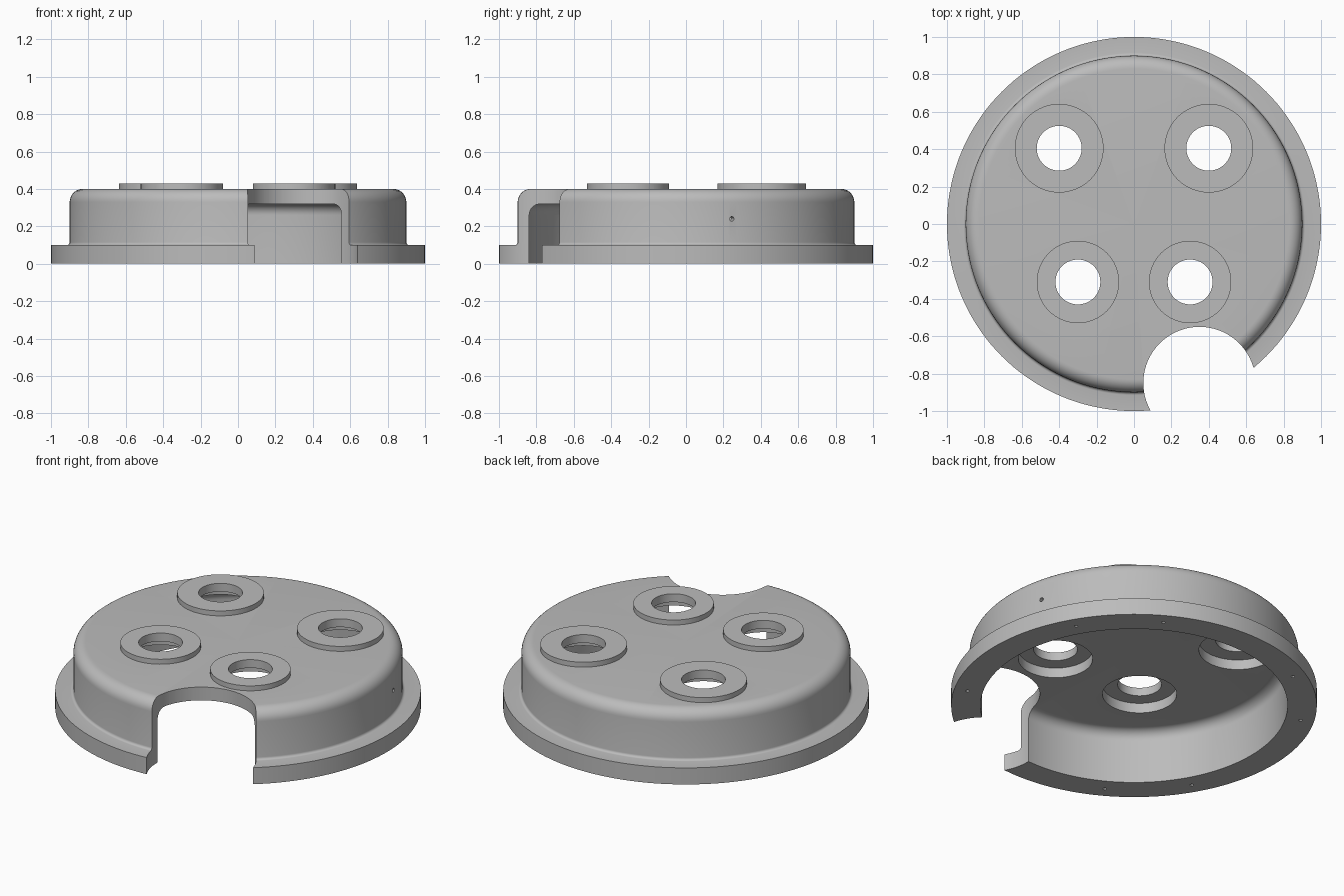
import bpy, bmesh
from math import sin, cos, pi, radians
from mathutils import Matrix, Vector

if "Cube" in bpy.data.objects:
    bpy.data.objects.remove(bpy.data.objects["Cube"], do_unlink=True)

grey = bpy.data.materials.new("plain grey")
grey.use_nodes = True
colour = (0.5, 0.5, 0.5, 1)
grey.diffuse_color = colour
grey.node_tree.nodes["Principled BSDF"].inputs["Base Color"].default_value = colour


def arc(cx, cz, r, start, end, steps=8):
    """Points of a fillet arc, angles in degrees."""
    angles = [radians(start + (end - start) * i / steps) for i in range(steps + 1)]
    return [(cx + r * cos(a), cz + r * sin(a)) for a in angles]


def lathe(name, profile, steps=64, matrix=Matrix()):
    """Solid turned about z from a profile that starts and ends on the axis."""
    bm = bmesh.new()
    verts = [bm.verts.new((r, 0, z)) for r, z in profile]
    edges = [bm.edges.new(pair) for pair in zip(verts, verts[1:])]
    bmesh.ops.spin(bm, geom=verts + edges, cent=(0, 0, 0), axis=(0, 0, 1),
                   angle=2 * pi, steps=steps, use_merge=True)
    bmesh.ops.remove_doubles(bm, verts=bm.verts, dist=1e-5)
    bmesh.ops.recalc_face_normals(bm, faces=bm.faces)
    bm.transform(matrix)
    mesh = bpy.data.meshes.new(name)
    bm.to_mesh(mesh)
    bm.free()
    mesh.materials.append(grey)
    obj = bpy.data.objects.new(name, mesh)
    bpy.context.collection.objects.link(obj)
    return obj


def rod(name, r, low, high, steps=48, matrix=Matrix()):
    return lathe(name, [(0, low), (r, low), (r, high), (0, high)], steps, matrix)


def combine(target, tool, operation):
    """Apply a boolean and discard the tool."""
    tool.hide_render = True
    mod = target.modifiers.new(tool.name, "BOOLEAN")
    mod.operation, mod.solver, mod.object = operation, "EXACT", tool
    bpy.context.view_layer.objects.active = target
    bpy.ops.object.modifier_apply(modifier=mod.name)
    bpy.data.objects.remove(tool, do_unlink=True)


# Hollow flanged cover with rounded shoulders
profile = [(0, 0.32)]
profile += arc(0.78, 0.26, 0.06, 90, 0)
profile += [(0.84, 0), (1, 0), (1, 0.1)]
profile += arc(0.915, 0.115, 0.015, 270, 180, 4)
profile += arc(0.83, 0.33, 0.07, 0, 90)
profile += [(0, 0.4)]
cover = lathe("flanged_cover", profile, 144)

# Raised port rings, counterbored from below and drilled through
ports = [(side * x, y, ring, bore) for side in (-1, 1)
         for x, y, ring, bore in ((0.4, 0.405, 0.237, 0.212), (0.3, -0.31, 0.22, 0.203))]
for x, y, ring, bore in ports:
    place = Matrix.Translation((x, y, 0))
    combine(cover, rod("port_ring", ring, 0.35, 0.43, 64, place), "UNION")
    stepped = [(0, 0.2), (bore, 0.2), (bore, 0.38), (0.12, 0.38), (0.12, 0.6), (0, 0.6)]
    combine(cover, lathe("port_bore", stepped, 64, place), "DIFFERENCE")

# Round notch through the front rim
notch = rod("rim_notch", 0.3, -0.2, 0.7, 96, Matrix.Translation((0.35, -0.85, 0)))
combine(cover, notch, "DIFFERENCE")

# Paired blind screw holes under the flange
for quarter in range(4):
    for offset in (-15, 15):
        a = radians(45 + 90 * quarter + offset)
        if quarter == 3 and offset < 0:
            continue  # this one falls inside the notch
        place = Matrix.Translation((0.925 * cos(a), 0.925 * sin(a), 0))
        combine(cover, rod("screw_hole", 0.01, -0.1, 0.07, 12, place), "DIFFERENCE")

# Small hole through the side wall
turn = Matrix.Rotation(radians(15.8), 4, "Z") @ Matrix.Rotation(radians(90), 4, "Y")
place = Matrix.Translation((0, 0, 0.24)) @ turn
combine(cover, rod("side_hole", 0.012, 0.7, 1.1, 16, place), "DIFFERENCE")

# Smooth curved walls, keep machined edges crisp
bpy.ops.object.select_all(action="DESELECT")
cover.select_set(True)
bpy.context.view_layer.objects.active = cover
bpy.ops.object.shade_smooth_by_angle(angle=radians(30))
